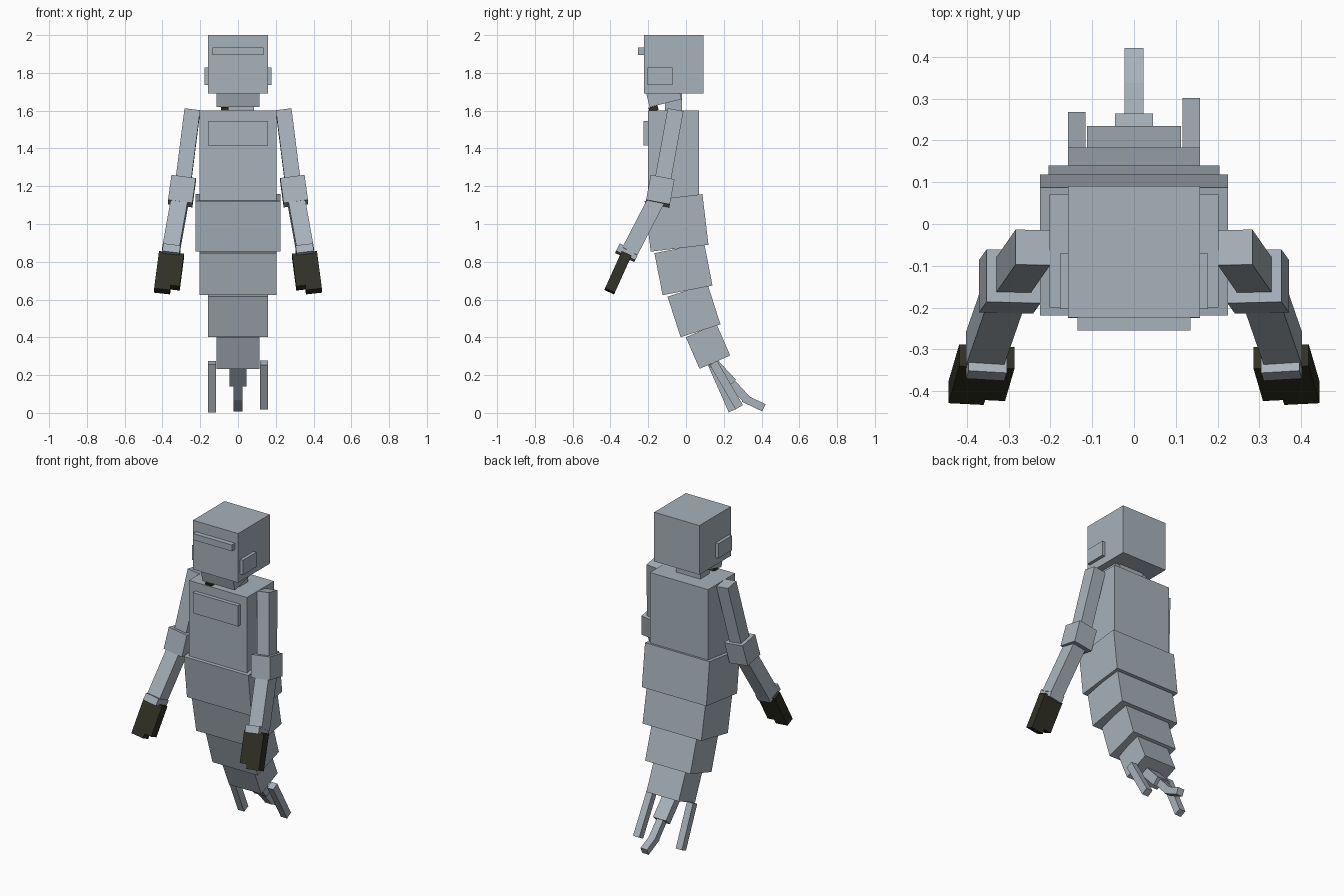
import bpy
import math
from mathutils import Matrix, Vector

if "Cube" in bpy.data.objects:
    bpy.data.objects.remove(bpy.data.objects["Cube"])


def material(name, color):
    mat = bpy.data.materials.new(name)
    mat.diffuse_color = (*color, 1)
    mat.use_nodes = True
    mat.node_tree.nodes["Principled BSDF"].inputs["Base Color"].default_value = mat.diffuse_color
    return mat


GREY = material("blue_grey", (0.39, 0.445, 0.495))
DARK = material("dark_olive", (0.030, 0.030, 0.018))


def place(name, size, matrix, mat):
    bpy.ops.mesh.primitive_cube_add(size=1)
    ob = bpy.context.object
    ob.name = name
    ob.data.transform(matrix @ Matrix.Diagonal((*size, 1)))
    ob.data.materials.append(mat)
    return ob


def box(name, size, centre, tilt=0, mat=GREY):
    """Box pitched about the x axis, in degrees."""
    m = Matrix.Translation(centre) @ Matrix.Rotation(math.radians(tilt), 4, 'X')
    return place(name, size, m, mat)


def limb(name, start, end, width, depth, mat=GREY, shift=0):
    """Box running from start to end, its width kept along x; shift slides it sideways."""
    a, b = Vector(start), Vector(end)
    up = (a - b).normalized()
    side = (Vector((1, 0, 0)) - up * up.x).normalized()
    back = up.cross(side)
    m = Matrix((side, back, up)).transposed().to_4x4()
    m.translation = (a + b) / 2 + side * shift
    return place(name, (width, depth, (a - b).length), m, mat)


# Head with brow bar and ears
box("head", (0.315, 0.315, 0.31), (0, -0.066, 1.845))
box("brow_bar", (0.27, 0.035, 0.04), (0, -0.237, 1.914))
for s, n in ((-1, "left"), (1, "right")):
    box(n + "_ear", (0.025, 0.133, 0.093), (s * 0.165, -0.137, 1.783))

# Jaw, neck and throat clip
box("jaw", (0.225, 0.174, 0.09), (0, -0.119, 1.683), 14)
box("neck", (0.17, 0.09, 0.12), (0, -0.066, 1.63))
box("throat_clip", (0.04, 0.05, 0.025), (-0.07, -0.172, 1.61), 14, DARK)

# Torso with chest plate
box("torso", (0.405, 0.27, 0.48), (0, -0.065, 1.36))
box("chest_plate", (0.315, 0.03, 0.13), (0, -0.21, 1.48))

# Tapering lower body, each segment tilted further back
for name, size, y, z, tilt in (
        ("abdomen", (0.45, 0.308, 0.27), -0.05, 1.006, 6.8),
        ("hip_segment", (0.41, 0.269, 0.227), -0.0135, 0.76, 11),
        ("middle_segment", (0.315, 0.222, 0.225), 0.0425, 0.542, 17.8),
        ("lower_segment", (0.225, 0.177, 0.182), 0.1165, 0.352, 23.5)):
    box(name, size, (0, y, z), tilt)

# Curled centre tail and two side strands
limb("tail_base", (0, 0.14, 0.27), (0, 0.245, 0.157), 0.09, 0.054)
limb("tail_middle", (0, 0.235, 0.165), (0, 0.325, 0.067), 0.045, 0.044)
limb("tail_tip", (0, 0.305, 0.078), (0, 0.412, 0.027), 0.045, 0.042)
limb("left_strand", (-0.137, 0.135, 0.265), (-0.137, 0.247, 0.012), 0.043, 0.045)
limb("right_strand", (0.137, 0.145, 0.265), (0.137, 0.282, 0.03), 0.043, 0.045)

# Arms: upper arm, elbow cuff, forearm, wrist and notched hand
for s, n in ((-1, "left_"), (1, "right_")):
    limb(n + "upper_arm", (s * 0.242, -0.056, 1.60), (s * 0.29, -0.125, 1.22), 0.083, 0.085)
    limb(n + "elbow_cuff", (s * 0.288, -0.125, 1.24), (s * 0.306, -0.15, 1.108), 0.13, 0.128)
    limb(n + "forearm", (s * 0.305, -0.15, 1.14), (s * 0.357, -0.30, 0.85), 0.09, 0.09)
    limb(n + "wrist", (s * 0.350, -0.303, 0.868), (s * 0.356, -0.322, 0.828), 0.092, 0.112)
    top, palm_end, tip = [Vector((s * 0.352, -0.317, 0.838)) + t * Vector((s * 0.026, -0.089, -0.197))
                          for t in (0, 0.87, 1)]
    limb(n + "palm", top, palm_end, 0.133, 0.057, DARK)
    limb(n + "fingers", palm_end, tip, 0.085, 0.057, DARK, shift=s * 0.024)
